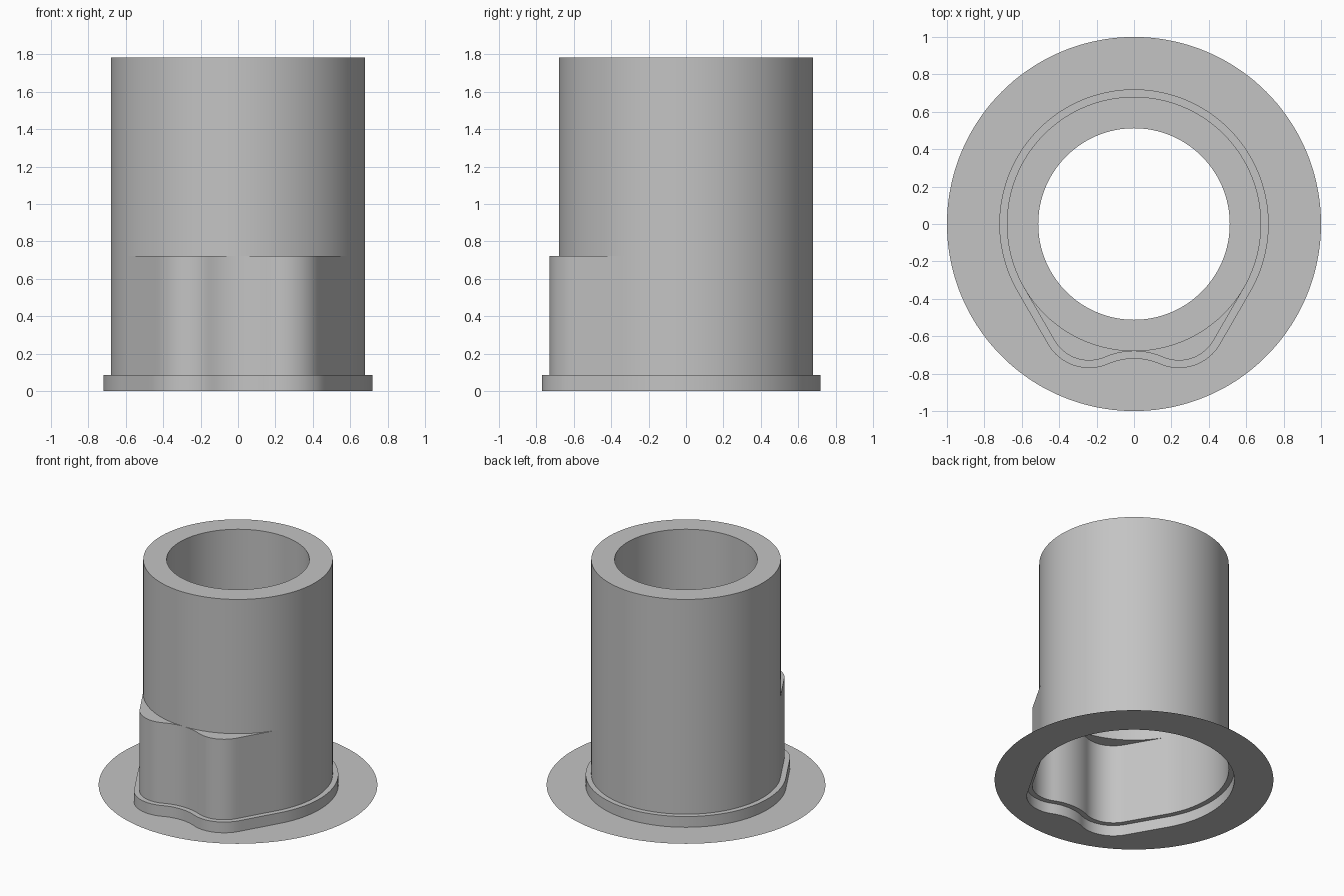
import bpy, bmesh
from math import cos, sin, radians, atan2, degrees, hypot

if "Cube" in bpy.data.objects:
    bpy.data.objects.remove(bpy.data.objects["Cube"], do_unlink=True)

grey = bpy.data.materials.new("plain_grey")
grey.use_nodes = True
grey.diffuse_color = (0.55, 0.55, 0.55, 1)
grey.node_tree.nodes["Principled BSDF"].inputs["Base Color"].default_value = (0.55, 0.55, 0.55, 1)

TUBE_R, BORE_R, FLANGE_R = 0.68, 0.512, 1.0
COLLAR_TOP, LOBE_TOP, BORE_END, TOP = 0.085, 0.722, 0.92, 1.785
LOBE_X, LOBE_Y, LOBE_R = 0.24, -0.516, 0.214     # two rounded front lobes
DIP_R = 0.387                                   # concave dip between them
DIP_Y = -TUBE_R - DIP_R


def arc(cx, cy, r, start, end, steps):
    angles = [radians(start + (end - start) * i / steps) for i in range(steps + 1)]
    return [(cx + r * cos(a), cy + r * sin(a)) for a in angles]


def line(p, q, steps):
    return [(p[0] + (q[0] - p[0]) * i / steps, p[1] + (q[1] - p[1]) * i / steps)
            for i in range(1, steps)]


def outline(grow):
    """Round body with two front lobes, offset outwards by grow."""
    t = degrees(atan2(LOBE_Y - DIP_Y, LOBE_X))
    body = arc(0, 0, TUBE_R + grow, -30, 210, 96)
    left = arc(-LOBE_X, LOBE_Y, LOBE_R + grow, 210, 360 - t, 16)
    dip = arc(0, DIP_Y, DIP_R - grow, 180 - t, t, 12)
    right = arc(LOBE_X, LOBE_Y, LOBE_R + grow, 180 + t, 330, 16)
    return (body + line(body[-1], left[0], 10) + left + dip[1:-1]
            + right + line(right[-1], body[0], 10))


def circle(r):
    return [(x * r / hypot(x, y), y * r / hypot(x, y)) for x, y in outline(0)]


def skin(name, rings):
    """Join successive (outline, height) rings into one open shell."""
    bm = bmesh.new()
    loops = [[bm.verts.new((x, y, z)) for x, y in pts] for pts, z in rings]
    for a, b in zip(loops, loops[1:]):
        for i in range(len(a)):
            j = (i + 1) % len(a)
            bm.faces.new((a[i], a[j], b[j], b[i]))
    bmesh.ops.remove_doubles(bm, verts=bm.verts, dist=0.0002)
    mesh = bpy.data.meshes.new(name)
    bm.to_mesh(mesh)
    bm.free()
    mesh.materials.append(grey)
    obj = bpy.data.objects.new(name, mesh)
    bpy.context.collection.objects.link(obj)
    bpy.ops.object.select_all(action="DESELECT")
    obj.select_set(True)
    bpy.context.view_layer.objects.active = obj
    bpy.ops.object.shade_smooth_by_angle(angle=radians(30))
    return obj


collar, body = outline(0.04), outline(0)
tube, bore = circle(TUBE_R), circle(BORE_R)

# Thin flat flange with a hole shaped like the collar
skin("flange", [(circle(FLANGE_R), 0), (collar, 0)])
# Low collar wall and the ledge on top of it
skin("collar", [(collar, 0), (collar, COLLAR_TOP), (body, COLLAR_TOP)])
# Lobed lower housing, closed by a shoulder against the tube
skin("lobed_housing", [(body, COLLAR_TOP), (body, LOBE_TOP), (tube, LOBE_TOP)])
# Thick upper tube with its bore and inner ledge
skin("upper_tube", [(tube, LOBE_TOP), (tube, TOP), (bore, TOP),
                    (bore, BORE_END), (tube, BORE_END)])
